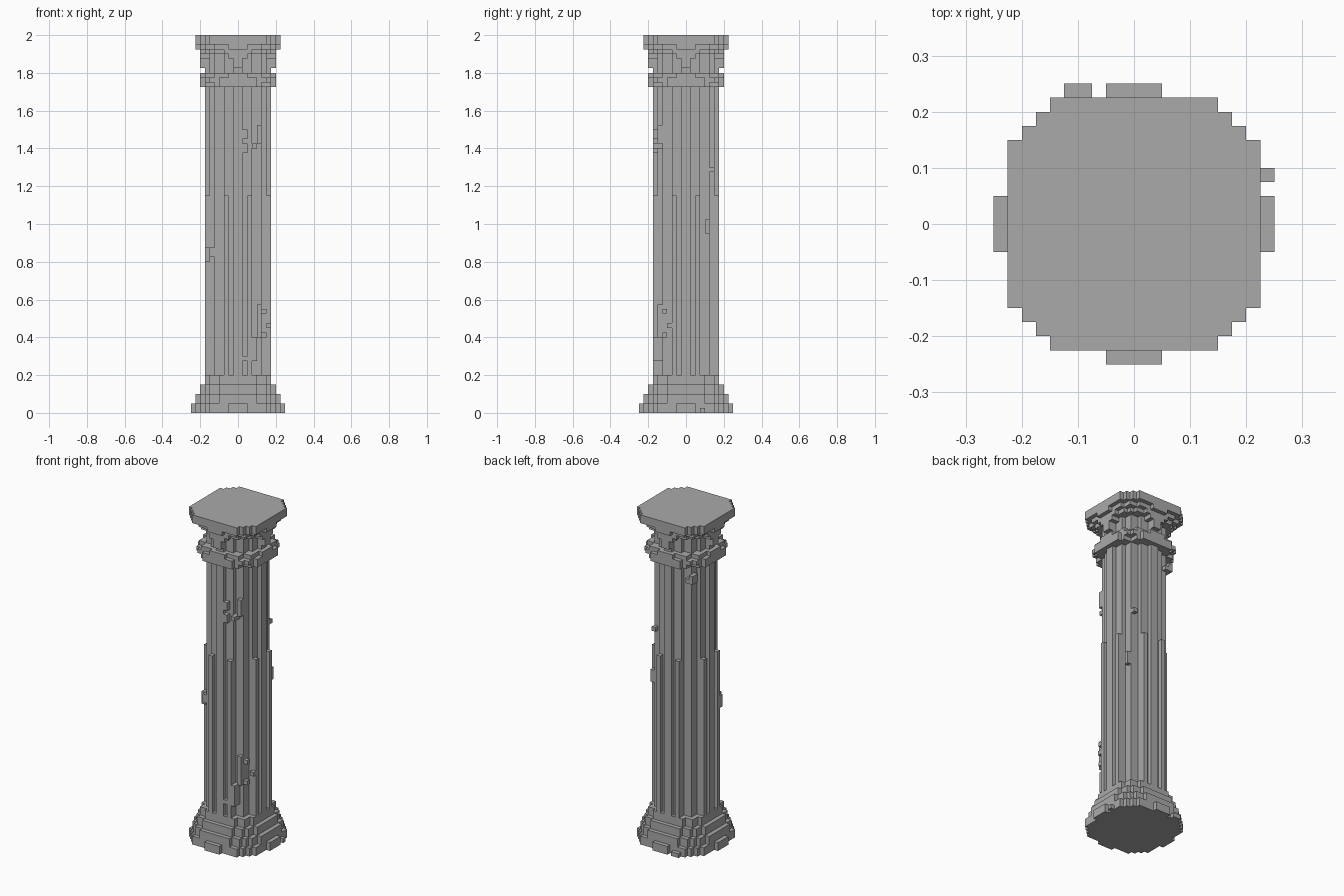
import bpy
import bmesh

U = 0.025  # edge of one block

cube = bpy.data.objects.get("Cube")
if cube:
    bpy.data.objects.remove(cube, do_unlink=True)

stone = bpy.data.materials.new("grey_stone")
stone.use_nodes = True
stone.diffuse_color = (0.4, 0.4, 0.4, 1)
bsdf = stone.node_tree.nodes["Principled BSDF"]
bsdf.inputs["Base Color"].default_value = (0.4, 0.4, 0.4, 1)
bsdf.inputs["Roughness"].default_value = 0.9


def finish(name, bm):
    bmesh.ops.recalc_face_normals(bm, faces=bm.faces[:])
    mesh = bpy.data.meshes.new(name)
    bm.to_mesh(mesh)
    bm.free()
    mesh.materials.append(stone)
    bpy.context.collection.objects.link(bpy.data.objects.new(name, mesh))


def add_prism(bm, outline, z0, z1):
    face = bm.faces.new([bm.verts.new((x * U, y * U, z0 * U)) for x, y in outline])
    grown = bmesh.ops.extrude_face_region(bm, geom=[face], use_keep_orig=True)
    top = [v for v in grown["geom"] if isinstance(v, bmesh.types.BMVert)]
    bmesh.ops.translate(bm, verts=top, vec=(0, 0, (z1 - z0) * U))


def stepped_disc(steps):
    """Four-fold stepped outline; each step is (distance out, half width)."""
    steps = sorted(set(steps) | {(h, d) for d, h in steps}, reverse=True)
    quarter = [steps[0]]
    for (d0, h0), (d1, h1) in zip(steps, steps[1:]):
        quarter += [(d1, h0), (d1, h1)]
    points = []
    for _ in range(4):
        points += quarter
        quarter = [(-y, x) for x, y in quarter]
    return points


def add_tiers(name, tiers):
    bm = bmesh.new()
    for z0, z1, steps in tiers:
        add_prism(bm, stepped_disc(steps), z0, z1)
    finish(name, bm)


def add_boxes(name, boxes, turns=1):
    bm = bmesh.new()
    for x0, x1, y0, y1, z0, z1 in boxes:
        corners = [(x0, y0), (x1, y0), (x1, y1), (x0, y1)]
        for _ in range(turns):
            add_prism(bm, corners, z0, z1)
            corners = [(-y, x) for x, y in corners]
    finish(name, bm)


# Stepped foot
add_tiers("base", [
    (0, 2, [(9, 6), (8, 7)]),
    (2, 4, [(9, 4), (8, 6), (7, 7)]),
    (4, 6, [(8, 4), (7, 6)]),
    (6, 8, [(7, 4), (6, 6)]),
])
add_boxes("base_blocks", [(8, 10, -2, 2, 0, 2)], turns=4)

# Shaft with raised ribs on the lower part
SHAFT = [(7, 1), (6, 3), (5, 5)]
add_tiers("shaft", [(8, 69, SHAFT)])
add_boxes("lower_ribs", [(5.5, 7, s, s + 1, 8, 46) for s in (-3, 2)], turns=4)

# Collar, neck and top slab
add_tiers("collar", [
    (69, 70, [(8, 4), (7, 5)]),
    (70, 71, [(8, 4), (7, 6)]),
    (71, 72, [(8, 2), (7, 5)]),
])
add_tiers("neck", [(72, 76, SHAFT)])
add_tiers("capital", [
    (76, 77, [(8, 3), (7, 5), (6, 6)]),
    (77, 78, [(9, 2), (8, 5), (7, 7)]),
    (78, 80, [(9, 6), (8, 7)]),
])
add_boxes("capital_brackets", [(6, 8, -1, 1, 73, 75), (6, 8, -2, 2, 75, 76)], turns=4)

# Loose chips stuck to the stone
add_boxes("front_upper_chips", [
    (4, 5, -6, -5, 57, 61), (3, 4, -7, -5, 56, 57),
    (1, 2, -7, -6, 55, 57), (1, 2, -7, -6, 58, 60),
])
add_boxes("front_lower_chips", [
    (4, 5, -6, -5, 20, 23), (4, 5, -6, -5, 16, 20), (5, 6, -5, -4, 21, 22),
    (5, 6, -5, -4, 16, 17), (6, 7, -4, -3, 18, 19), (3, 4, -7, -5, 14, 16),
    (2, 4, -7, -5, 11, 14), (1, 2, -7, -6, 11, 12),
])
add_boxes("side_chips", [
    (-7, -6, -4, -3, 32, 35), (-6, -5, -5, -4, 33, 35),
    (5, 6, 4, 5, 38, 41), (4, 5, 5, 6, 51, 52),
])
add_boxes("back_chips", [(-6, -5, 4, 6, 65, 67), (-5, -4, 5, 6, 65, 66)])
add_boxes("foot_chips", [(-5, -3, 9, 10, 0, 1), (9, 10, 3, 4, 0, 1)])
